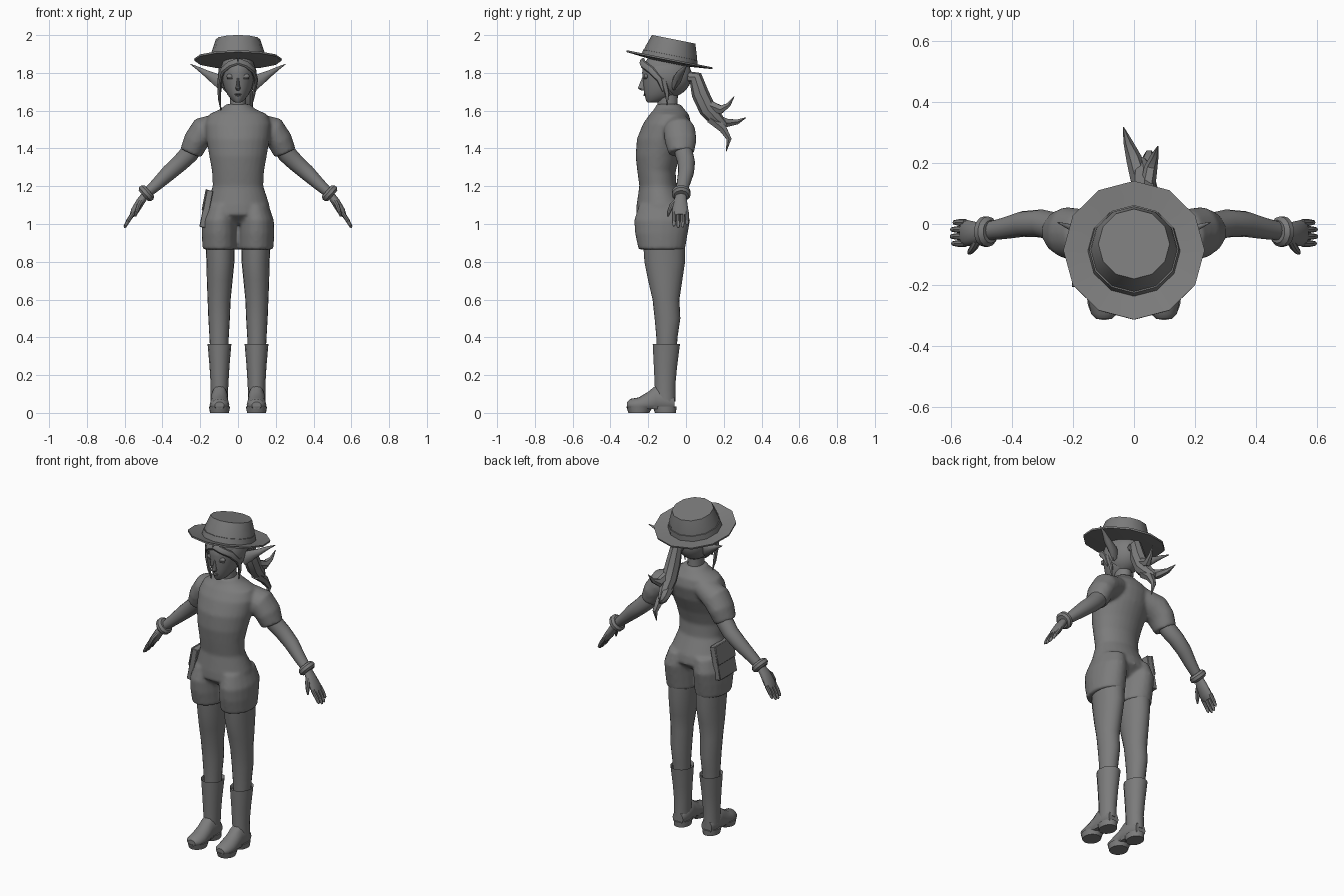
import bpy
import bmesh
import math
from mathutils import Matrix, Vector

default_cube = bpy.data.objects.get("Cube")
if default_cube:
    bpy.data.objects.remove(default_cube, do_unlink=True)

# One plain grey for everything
grey = bpy.data.materials.new("plain_grey")
grey.use_nodes = True
grey_value = (.2, .2, .2, 1)
grey.diffuse_color = grey_value
grey.node_tree.nodes["Principled BSDF"].inputs["Base Color"].default_value = grey_value

X_AXIS, Y_AXIS, Z_AXIS = Vector((1, 0, 0)), Vector((0, 1, 0)), Vector((0, 0, 1))
made_objects = []


def loft(bm, rows, count=16, side=X_AXIS, axis=None, sign=1):
    """Skin elliptical rings; each row is x, y, z, radius along side, other radius."""
    points = [Vector((row[0] * sign, row[1], row[2])) for row in rows]
    rings = []
    for index, (point, row) in enumerate(zip(points, rows)):
        following = points[min(index + 1, len(points) - 1)]
        previous = points[max(index - 1, 0)]
        tangent = axis or (following - previous).normalized()
        across = (side - tangent * side.dot(tangent)).normalized()
        other = tangent.cross(across)
        ring = []
        for step in range(count):
            angle = math.tau * step / count
            offset = across * row[3] * math.cos(angle) + other * row[4] * math.sin(angle)
            ring.append(bm.verts.new(point + offset))
        rings.append(ring)
    for lower, upper in zip(rings, rings[1:]):
        for step in range(count):
            after = (step + 1) % count
            bm.faces.new((lower[step], lower[after], upper[after], upper[step]))
    bm.faces.new(rings[0][::-1])
    bm.faces.new(rings[-1])


def upright(bm, rows, count=20, sign=1):
    """Stack level rings; each row is z, x, half width, front y, back y."""
    converted = [(x, (front + back) / 2, z, width, (back - front) / 2)
                 for z, x, width, front, back in rows]
    loft(bm, converted, count, axis=Z_AXIS, sign=sign)


def ellipsoid(bm, centre, radii, segments=20):
    matrix = Matrix.Translation(centre) @ Matrix.Diagonal((*radii, 1))
    bmesh.ops.create_uvsphere(bm, u_segments=segments, v_segments=segments // 2,
                              radius=1, matrix=matrix)


def add_object(name, bm):
    bmesh.ops.recalc_face_normals(bm, faces=bm.faces)
    mesh = bpy.data.meshes.new(name)
    bm.to_mesh(mesh)
    mesh.materials.append(grey)
    obj = bpy.data.objects.new(name, mesh)
    bpy.context.scene.collection.objects.link(obj)
    made_objects.append(obj)
    return obj


def finish(name, bm, paired=False):
    """Turn a bmesh into an object, or into a mirrored left and right pair."""
    if paired:
        add_object("left_" + name, bm)
        bmesh.ops.transform(bm, matrix=Matrix.Scale(-1, 4, X_AXIS), verts=bm.verts)
        obj = add_object("right_" + name, bm)
    else:
        obj = add_object(name, bm)
    bm.free()
    return obj


# Fitted suit: torso, short legs and puffed sleeves fused into one skin
bm = bmesh.new()
upright(bm, [(1, 0, .12, -.2, -.05), (1.05, 0, .17, -.265, .01), (1.1, 0, .167, -.262, 0),
             (1.2, 0, .134, -.247, -.05), (1.28, 0, .138, -.258, -.055),
             (1.36, 0, .152, -.267, -.03), (1.45, 0, .168, -.26, .01),
             (1.53, 0, .175, -.228, .028), (1.58, 0, .155, -.193, .015),
             (1.61, 0, .09, -.167, -.01), (1.635, 0, .062, -.155, -.03)], 28)
for sign in (1, -1):
    upright(bm, [(.865, .096, .092, -.252, -.005), (.95, .098, .094, -.27, .01),
                 (1.02, .098, .092, -.275, .022), (1.1, .085, .077, -.25, 0)], sign=sign)
    loft(bm, [(.09, -.05, 1.53, .07, .06), (.183, -.035, 1.492, .085, .078),
              (.222, -.028, 1.44, .085, .068), (.25, -.025, 1.375, .068, .06)],
         side=Y_AXIS, sign=sign)
suit = finish("suit", bm)
fuse = suit.modifiers.new("fuse", 'REMESH')
fuse.mode = 'VOXEL'
fuse.voxel_size = .01
fuse.use_smooth_shade = True
soften = suit.modifiers.new("soften", 'SMOOTH')
soften.iterations = 5

# Legs
bm = bmesh.new()
upright(bm, [(.95, .095, .08, -.23, -.005), (.8, .093, .074, -.22, -.005),
             (.7, .097, .068, -.2, -.02), (.6, .1, .061, -.177, -.035),
             (.5, .1, .057, -.166, -.03), (.4, .1, .051, -.157, -.045),
             (.32, .1, .047, -.155, -.05)])
finish("leg", bm, paired=True)

# Boots with a flared shaft, rounded foot and split sole
bm = bmesh.new()
upright(bm, [(.06, .1, .045, -.165, -.055), (.15, .098, .047, -.167, -.055),
             (.25, .098, .053, -.172, -.045), (.365, .098, .063, -.178, -.03),
             (.345, .098, .054, -.168, -.04)], 14)
finish("boot_shaft", bm, paired=True)
bm = bmesh.new()
loft(bm, [(.098, -.312, .04, .025, .018), (.098, -.295, .042, .043, .032),
          (.098, -.25, .042, .052, .04), (.098, -.2, .05, .048, .062),
          (.098, -.16, .07, .046, .075), (.098, -.1, .06, .047, .06),
          (.098, -.06, .05, .035, .04)], axis=Y_AXIS)
for vert in bm.verts:
    vert.co.z = max(vert.co.z, .022)
finish("boot_foot", bm, paired=True)
bm = bmesh.new()
upright(bm, [(0, .098, .05, -.305, -.195), (.033, .098, .056, -.316, -.175)])
upright(bm, [(0, .098, .046, -.165, -.053), (.033, .098, .049, -.175, -.05)])
upright(bm, [(.02, .098, .036, -.25, -.1), (.036, .098, .042, -.25, -.09)])
finish("boot_sole", bm, paired=True)

# Arms, cuffs and hands
bm = bmesh.new()
loft(bm, [(.22, -.02, 1.43, .05, .05), (.26, -.01, 1.37, .048, .05),
          (.305, .002, 1.325, .046, .046), (.365, 0, 1.272, .042, .042),
          (.43, -.015, 1.21, .035, .033), (.49, -.025, 1.155, .029, .025)], side=Y_AXIS)
finish("arm", bm, paired=True)
bm = bmesh.new()
loft(bm, [(.47, -.025, 1.177, .038, .038), (.479, -.025, 1.169, .05, .05),
          (.492, -.025, 1.157, .05, .05), (.501, -.025, 1.149, .038, .038)], 14, side=Y_AXIS)
finish("cuff", bm, paired=True)
bm = bmesh.new()
loft(bm, [(.488, -.025, 1.158, .027, .02), (.515, -.03, 1.12, .036, .023),
          (.546, -.03, 1.07, .043, .022), (.563, -.03, 1.045, .04, .013)], 14, side=Y_AXIS)
for y, reach in ((-.064, .9), (-.041, 1), (-.018, .97), (.005, .8)):
    loft(bm, [(.552, y, 1.062, .011, .012), (.552 + .028 * reach, y, 1.062 - .043 * reach, .011, .011),
              (.552 + .046 * reach, y, 1.062 - .075 * reach, .008, .008),
              (.552 + .05 * reach, y, 1.062 - .083 * reach, .003, .003)], 8, side=Y_AXIS)
loft(bm, [(.508, -.045, 1.13, .012, .014), (.525, -.075, 1.1, .013, .013),
          (.537, -.09, 1.065, .01, .01), (.543, -.096, 1.04, .004, .004)], 8, side=Y_AXIS)
finish("hand", bm, paired=True)

# Neck and head
bm = bmesh.new()
upright(bm, [(1.55, 0, .055, -.15, -.03), (1.64, 0, .043, -.15, -.045),
             (1.74, 0, .045, -.15, -.04)])
finish("neck", bm)
bm = bmesh.new()
upright(bm, [(1.644, 0, .016, -.204, -.15), (1.654, 0, .032, -.212, -.11),
             (1.685, 0, .056, -.22, -.045), (1.72, 0, .073, -.225, -.005),
             (1.76, 0, .083, -.228, .01), (1.8, 0, .088, -.232, .02),
             (1.84, 0, .088, -.229, .02), (1.88, 0, .073, -.2, 0), (1.9, 0, .03, -.14, -.06)], 28)
finish("head", bm)
bm = bmesh.new()
upright(bm, [(1.775, 0, .006, -.233, -.2), (1.735, 0, .009, -.25, -.2),
             (1.718, 0, .014, -.257, -.2), (1.707, 0, .009, -.238, -.2)], 10)
finish("nose", bm)
bm = bmesh.new()
ellipsoid(bm, (0, -.217, 1.687), (.018, .009, .004), 12)
ellipsoid(bm, (0, -.215, 1.68), (.014, .01, .004), 12)
finish("lips", bm)
bm = bmesh.new()
ellipsoid(bm, (.038, -.211, 1.782), (.023, .011, .014))
ellipsoid(bm, (.038, -.215, 1.77), (.022, .008, .003), 12)
finish("closed_eyelid", bm, paired=True)
bm = bmesh.new()
loft(bm, [(.075, -.065, 1.74, .012, .04), (.12, -.045, 1.768, .022, .031),
          (.17, -.03, 1.798, .02, .018), (.21, -.01, 1.823, .01, .01),
          (.25, .005, 1.845, .002, .002)], 10, side=Y_AXIS)
finish("pointed_ear", bm, paired=True)

# Hair: trimmed cap, parted fringe, loose locks and a swept ponytail
bm = bmesh.new()
ellipsoid(bm, (0, -.102, 1.785), (.1, .132, .118), 28)
bmesh.ops.bisect_plane(bm, geom=bm.verts[:] + bm.edges[:] + bm.faces[:],
                       plane_co=(0, -.2, 1.835), plane_no=(0, -.75, -.66), clear_outer=True)
bmesh.ops.holes_fill(bm, edges=[edge for edge in bm.edges if edge.is_boundary])
finish("hair_cap", bm)
bm = bmesh.new()
loft(bm, [(0, -.232, 1.862, .02, .012), (.045, -.226, 1.845, .02, .012),
          (.08, -.186, 1.815, .02, .013), (.096, -.14, 1.765, .016, .011),
          (.092, -.12, 1.7, .004, .004)], 8, side=Vector((0, .5, 1)))
finish("fringe", bm, paired=True)
bm = bmesh.new()
loft(bm, [(-.09, -.165, 1.83, .012, .02), (-.1, -.155, 1.74, .01, .016),
          (-.098, -.14, 1.66, .008, .012), (-.09, -.13, 1.6, .002, .002)], 8)
finish("long_lock", bm)
bm = bmesh.new()
loft(bm, [(.092, -.12, 1.77, .01, .016), (.083, -.1, 1.69, .009, .012),
          (.075, -.1, 1.63, .002, .002)], 8)
finish("short_lock", bm)
bm = bmesh.new()
loft(bm, [(.02, 0, 1.78, .03, .03), (.03, .05, 1.775, .035, .038),
          (.034, .075, 1.69, .042, .046), (.034, .115, 1.605, .044, .046),
          (.03, .165, 1.55, .036, .038), (.025, .21, 1.52, .015, .015)], 8)
loft(bm, [(.045, .12, 1.63, .025, .03), (.055, .185, 1.605, .022, .026),
          (.068, .225, 1.63, .013, .013), (.078, .255, 1.675, .002, .002)], 6)
loft(bm, [(.02, .14, 1.56, .03, .035), (0, .215, 1.535, .026, .025),
          (-.02, .27, 1.54, .015, .015), (-.035, .318, 1.563, .002, .002)], 6)
loft(bm, [(.035, .13, 1.56, .03, .03), (.042, .195, 1.505, .026, .024),
          (.05, .228, 1.45, .017, .015), (.052, .213, 1.385, .002, .002)], 6)
finish("ponytail", bm)

# Tilted hat: wide twelve-sided brim, tapered crown and band
tilt = Matrix.Translation((0, -.088, 1.865)) @ Matrix.Rotation(math.radians(-11.3), 4, 'X')
hat_parts = {"hat": [(-.012, .1), (0, .231), (.01, .232), (-.002, .148), (.05, .139), (.115, .117)],
             "hat_band": [(-.003, .152), (.03, .147), (.032, .12)]}
for name, profile in hat_parts.items():
    bm = bmesh.new()
    loft(bm, [(0, 0, z, radius, radius) for z, radius in profile], 12, axis=Z_AXIS)
    bmesh.ops.transform(bm, matrix=tilt, verts=bm.verts)
    finish(name, bm)

# Hip pouch with a raised flap
lean = Matrix.Translation((-.168, -.125, 1.08)) @ Matrix.Rotation(math.radians(11), 4, 'Y')
for name, shift, size in (("pouch", (0, 0, 0), (.036, .165, .2)),
                          ("pouch_flap", (-.018, 0, .045), (.01, .172, .115))):
    bm = bmesh.new()
    place = lean @ Matrix.Translation(shift) @ Matrix.Diagonal((*size, 1))
    bmesh.ops.create_cube(bm, size=1, matrix=place)
    bmesh.ops.bevel(bm, geom=bm.edges[:], offset=.003, segments=1, affect='EDGES')
    finish(name, bm)

# Smooth shading with sharp creases kept
bpy.ops.object.select_all(action='DESELECT')
for obj in made_objects:
    obj.select_set(True)
bpy.context.view_layer.objects.active = made_objects[0]
bpy.ops.object.shade_smooth_by_angle(angle=math.radians(40))
